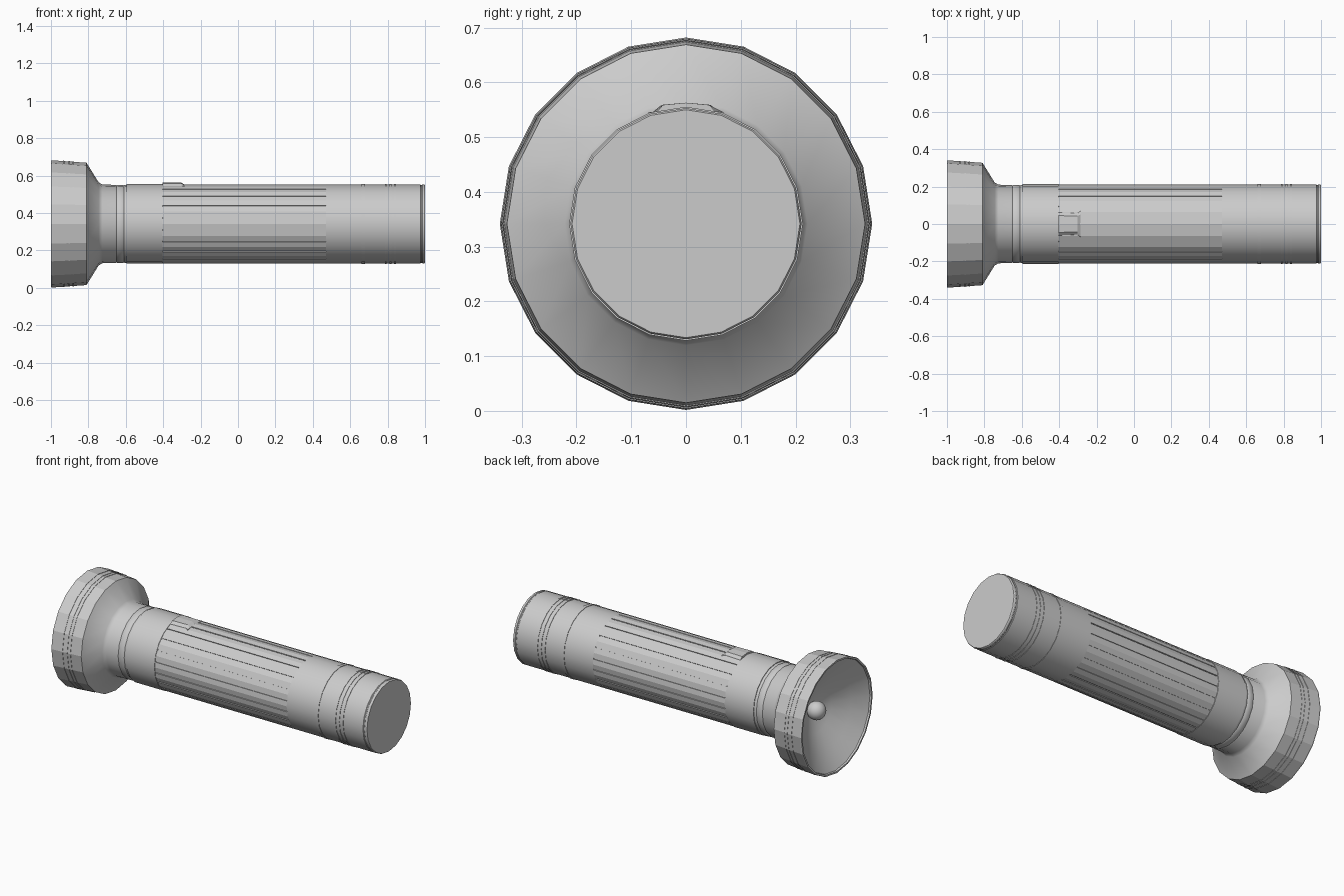
import bpy, bmesh, math

if "Cube" in bpy.data.objects:
    bpy.data.objects.remove(bpy.data.objects["Cube"])

SIDES = 20
CZ = 0.342


def finish(bm, name, angle):
    bmesh.ops.recalc_face_normals(bm, faces=bm.faces)
    me = bpy.data.meshes.new(name)
    bm.to_mesh(me)
    bm.free()
    ob = bpy.data.objects.new(name, me)
    bpy.context.collection.objects.link(ob)
    bpy.ops.object.select_all(action='DESELECT')
    ob.select_set(True)
    bpy.context.view_layer.objects.active = ob
    if angle:
        bpy.ops.object.shade_smooth_by_angle(angle=math.radians(angle))
    return ob


def ring(bm, x, r, sides=SIDES):
    return [bm.verts.new((x, r * math.sin(2 * math.pi * i / sides),
                          CZ + r * math.cos(2 * math.pi * i / sides)))
            for i in range(sides)]


def bridge(bm, a, b):
    n = len(a)
    for i in range(n):
        bm.faces.new((a[i], a[(i + 1) % n], b[(i + 1) % n], b[i]))


def lathe(name, profile, angle=30, caps=(False, False)):
    """Revolve (x, radius) points around the torch axis."""
    bm = bmesh.new()
    rings = [ring(bm, x, r) for x, r in profile]
    for a, b in zip(rings, rings[1:]):
        bridge(bm, a, b)
    for use, r in zip(caps, (rings[0], rings[-1])):
        if use:
            bm.faces.new(r)
    return finish(bm, name, angle)


def band(name, x0, x1, r0, r1, inner, angle=30):
    """Thin raised band around the torch."""
    lathe(name, [(x0, inner), (x0, r0), (x1, r1), (x1, inner)], angle)


# Faceted head
lathe("head_rim", [(-0.99, 0.326), (-1.0, 0.328), (-1.0, 0.338),
                   (-0.992, 0.340), (-0.81, 0.327)], 0)
for i, x in enumerate((-0.935, -0.905, -0.885)):
    r = 0.340 - 0.0714 * (x + 0.992)
    band(f"head_ridge_{i}", x, x + 0.008, r + 0.002, r + 0.0015, r - 0.004, 0)

# Smooth cone and neck
lathe("neck", [(-0.81, 0.327), (-0.745, 0.222), (-0.725, 0.210),
               (-0.655, 0.209), (-0.65, 0.206), (-0.645, 0.209),
               (-0.615, 0.209), (-0.61, 0.206), (-0.605, 0.209),
               (-0.595, 0.209)], 45)

# Reflector and bulb
lathe("reflector", [(-0.99, 0.326), (-0.93, 0.235), (-0.87, 0.135),
                    (-0.83, 0.05), (-0.825, 0.01)], 40, (False, True))
bpy.ops.mesh.primitive_uv_sphere_add(segments=20, ring_count=12, radius=0.053,
                                     location=(-0.865, 0, CZ))
bulb = bpy.context.object
bulb.name = "bulb"
bpy.ops.object.shade_smooth()

# Collar behind the neck
lathe("collar", [(-0.595, 0.205), (-0.595, 0.213), (-0.405, 0.213),
                 (-0.40, 0.203)], 35)

# Grip: flat facets with a fine groove along the middle of each
bm = bmesh.new()
R = 0.211
half = math.pi / SIDES
apothem = R * math.cos(half)
ends = []
for x in (-0.405, 0.47):
    loop = []
    for i in range(SIDES):
        a = 2 * half * i
        loop.append((R * math.sin(a), R * math.cos(a)))
        m = a + half
        for t, d in ((-0.003, 0), (-0.003, 0.005), (0.003, 0.005), (0.003, 0)):
            p = apothem - d
            loop.append((p * math.sin(m) + t * math.cos(m),
                         p * math.cos(m) - t * math.sin(m)))
    ends.append([bm.verts.new((x, y, CZ + z)) for y, z in loop])
bridge(bm, *ends)
finish(bm, "grip", 0)

# Smooth tail with end cap
lathe("tail", [(0.47, 0.204), (0.47, 0.211), (0.975, 0.211), (0.978, 0.208),
               (0.983, 0.208), (0.986, 0.211), (0.995, 0.211), (1.0, 0.208)],
      30, (False, True))
for i, (x, w) in enumerate(((0.66, 0.02), (0.785, 0.01), (0.81, 0.01),
                            (0.835, 0.01))):
    band(f"tail_ridge_{i}", x, x + w, 0.2135, 0.2135, 0.206)

# Sliding switch: arched cross-section, sloped toward the tail
bm = bmesh.new()
sections = []
for x, w, top in ((-0.404, 0.060, 0.563), (-0.303, 0.056, 0.563),
                  (-0.285, 0.068, 0.551)):
    pts = [(-w - 0.006, 0.530), (-w, 0.546), (-w * 0.75, top - 0.004), (0, top),
           (w * 0.75, top - 0.004), (w, 0.546), (w + 0.006, 0.530)]
    sections.append([bm.verts.new((x, y, z)) for y, z in pts])
for a, b in zip(sections, sections[1:]):
    bridge(bm, a, b)
bm.faces.new(sections[0])
bm.faces.new(sections[-1])
finish(bm, "switch", 0)
